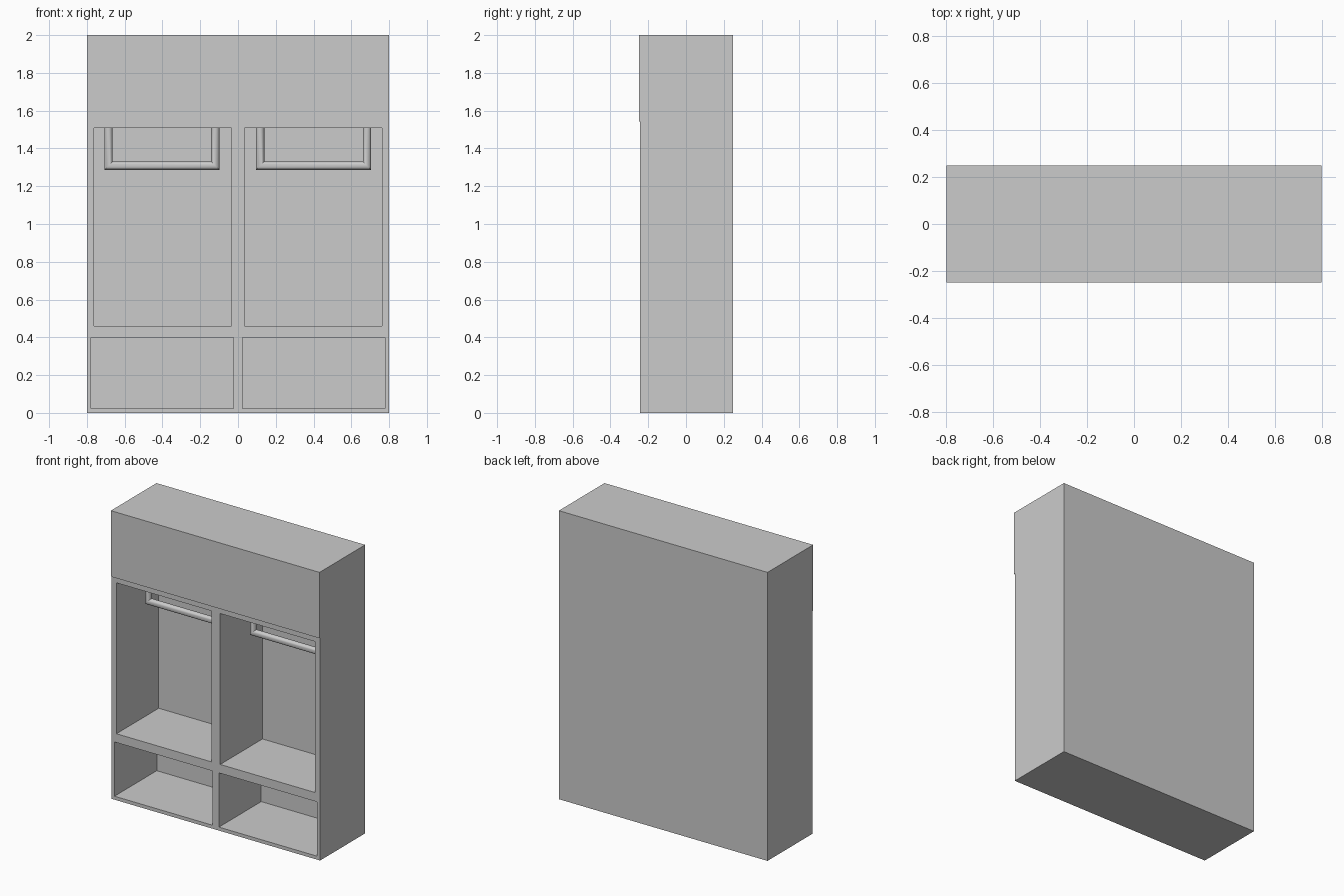
import bpy, bmesh, math
from mathutils import Vector

if "Cube" in bpy.data.objects:
    bpy.data.objects.remove(bpy.data.objects["Cube"])


def finish(name, bm):
    bmesh.ops.recalc_face_normals(bm, faces=bm.faces)
    me = bpy.data.meshes.new(name)
    bm.to_mesh(me)
    bm.free()
    ob = bpy.data.objects.new(name, me)
    bpy.context.collection.objects.link(ob)
    return ob


def add_box(bm, x0, x1, y0, y1, z0, z1):
    vs = bmesh.ops.create_cube(bm, size=1)["verts"]
    for v in vs:
        v.co = (x1 if v.co.x > 0 else x0,
                y1 if v.co.y > 0 else y0,
                z1 if v.co.z > 0 else z0)


# Cabinet body: stepped side profile (header overhangs slightly) extruded along x
FRONT = -0.243
profile = [(FRONT, 0), (0.25, 0), (0.25, 2), (-0.25, 2), (-0.25, 1.543), (FRONT, 1.543)]
bm = bmesh.new()
face = bm.faces.new([bm.verts.new((-0.8, y, z)) for y, z in profile])
ext = bmesh.ops.extrude_face_region(bm, geom=[face])["geom"]
bmesh.ops.translate(bm, vec=(1.6, 0, 0),
                    verts=[g for g in ext if isinstance(g, bmesh.types.BMVert)])
cabinet = finish("cabinet_body", bm)

# Open compartments: tall bays above, cubbies below, on both sides
bm = bmesh.new()
for a, b, z0, z1 in ((0.034, 0.762, 0.461, 1.507), (0.024, 0.777, 0.024, 0.40)):
    for x0, x1 in ((a, b), (-b, -a)):
        add_box(bm, x0, x1, -0.4, 0.22, z0, z1)
cutter = finish("compartment_cutter", bm)
cutter.hide_render = True

mod = cabinet.modifiers.new("compartments", "BOOLEAN")
mod.operation = "DIFFERENCE"
mod.solver = "EXACT"
mod.object = cutter
bpy.context.view_layer.objects.active = cabinet
cabinet.select_set(True)
bpy.ops.object.modifier_apply(modifier=mod.name)
bpy.data.objects.remove(cutter)


# Hanging rails: mitred U-shaped tubes fixed to the bay ceilings
def hanging_rail(name, cx, half=0.283, r=0.022, low=1.308, top=1.512, sides=16):
    bm = bmesh.new()
    # each ring: centre x, centre z, direction of the in-plane radius (mitre at corners)
    path = [(-half, top, (1, 0)), (-half, low, (1, 1)),
            (half, low, (-1, 1)), (half, top, (-1, 0))]
    rings = []
    for x, z, (dx, dz) in path:
        ring = []
        for i in range(sides):
            t = 2 * math.pi * i / sides
            u = r * math.cos(t)
            ring.append(bm.verts.new(Vector((cx + x + u * dx, r * math.sin(t), z + u * dz))))
        rings.append(ring)
    for p, q in zip(rings, rings[1:]):
        for i in range(sides):
            j = (i + 1) % sides
            bm.faces.new((p[i], p[j], q[j], q[i]))
    bm.faces.new(rings[0])
    bm.faces.new(rings[-1])
    ob = finish(name, bm)
    bpy.ops.object.select_all(action="DESELECT")
    ob.select_set(True)
    bpy.context.view_layer.objects.active = ob
    bpy.ops.object.shade_smooth_by_angle(angle=math.radians(40))


hanging_rail("hanging_rail_left", -0.403)
hanging_rail("hanging_rail_right", 0.4)
